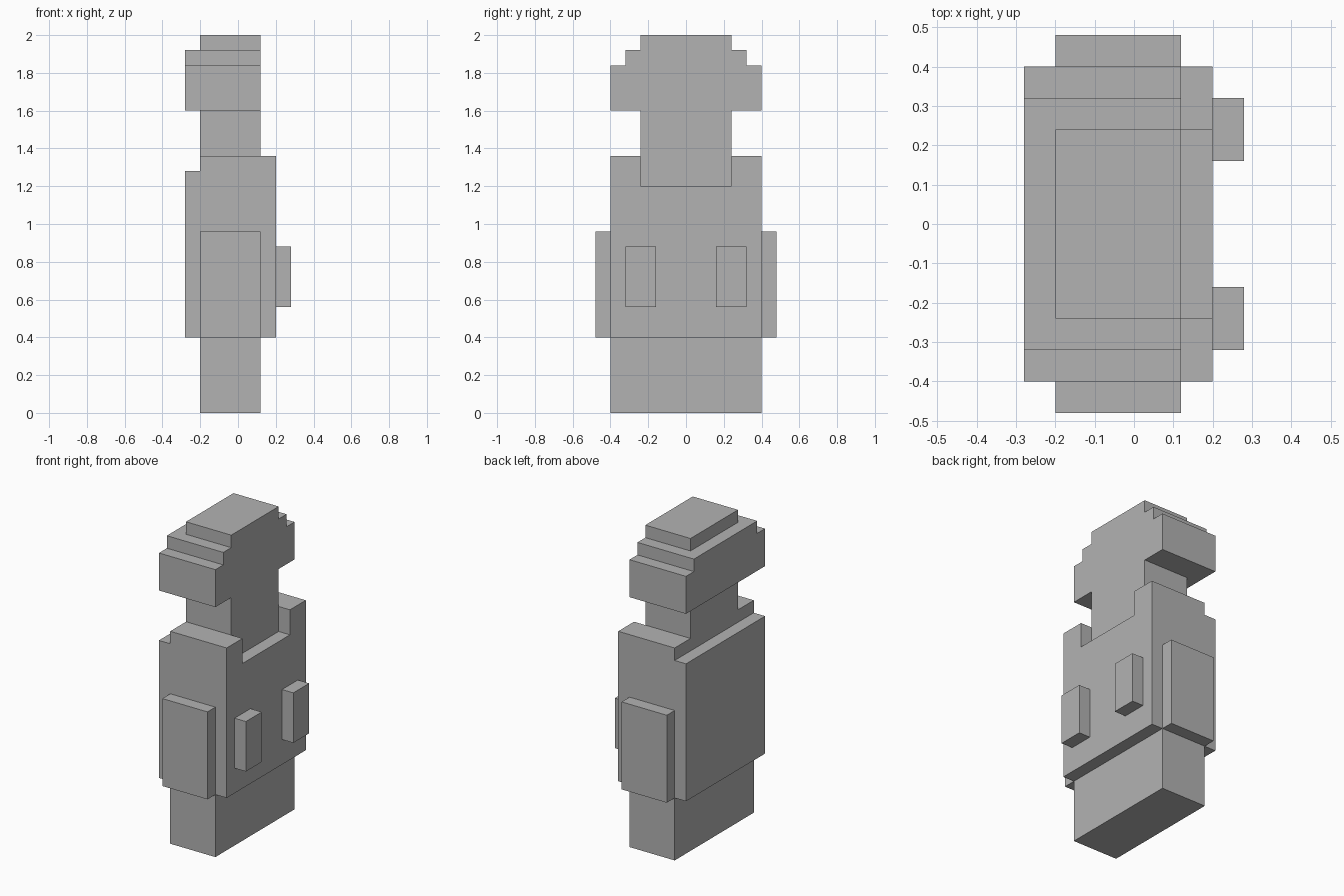
import bpy
import bmesh

cube = bpy.data.objects.get("Cube")
if cube:
    bpy.data.objects.remove(cube, do_unlink=True)

U = 0.08  # size of one block unit

grey = bpy.data.materials.new("plain grey")
grey.use_nodes = True
colour = (0.45, 0.45, 0.45, 1)
grey.diffuse_color = colour
grey.node_tree.nodes["Principled BSDF"].inputs["Base Color"].default_value = colour


def slab(name, outline, x0, x1):
    """Extrude a (y, z) outline from x0 to x1, all in block units."""
    bm = bmesh.new()
    face = bm.faces.new([bm.verts.new((x0 * U, y * U, z * U)) for y, z in outline])
    new = bmesh.ops.extrude_face_region(bm, geom=[face])["geom"]
    verts = [v for v in new if isinstance(v, bmesh.types.BMVert)]
    bmesh.ops.translate(bm, verts=verts, vec=((x1 - x0) * U, 0, 0))
    bmesh.ops.recalc_face_normals(bm, faces=bm.faces)
    mesh = bpy.data.meshes.new(name)
    bm.to_mesh(mesh)
    bm.free()
    mesh.materials.append(grey)
    obj = bpy.data.objects.new(name, mesh)
    bpy.context.collection.objects.link(obj)
    return obj


def box(y0, y1, z0, z1):
    return [(y0, z0), (y1, z0), (y1, z1), (y0, z1)]


def mirrored(half):
    """Complete a half outline, listed bottom to top, across y = 0."""
    return half + [(-y, z) for y, z in reversed(half)]


# Base and torso, with a notch in the torso's top for the neck
slab("legs", box(-5, 5, 0, 5), -2.5, 1.5)
slab("torso", mirrored([(5, 5), (5, 17), (3, 17), (3, 15)]), -2.5, 2.5)
slab("back_panel", box(-5, 5, 5, 16), -3.5, -2.5)

# Neck and stepped head share one flush silhouette
steps = [(5, 20), (5, 23), (4, 23), (4, 24)]
slab("neck_and_head", mirrored([(3, 15), (3, 20)] + steps + [(3, 24), (3, 25)]), -2.5, 1.5)
slab("head_back", mirrored(steps), -3.5, -2.5)

# Arms and chest blocks on both sides
for side, s in (("front", -1), ("rear", 1)):
    slab(side + "_arm", box(5 * s, 6 * s, 5, 12), -2.5, 1.5)
    slab(side + "_chest_block", box(2 * s, 4 * s, 7, 11), 2.5, 3.5)
